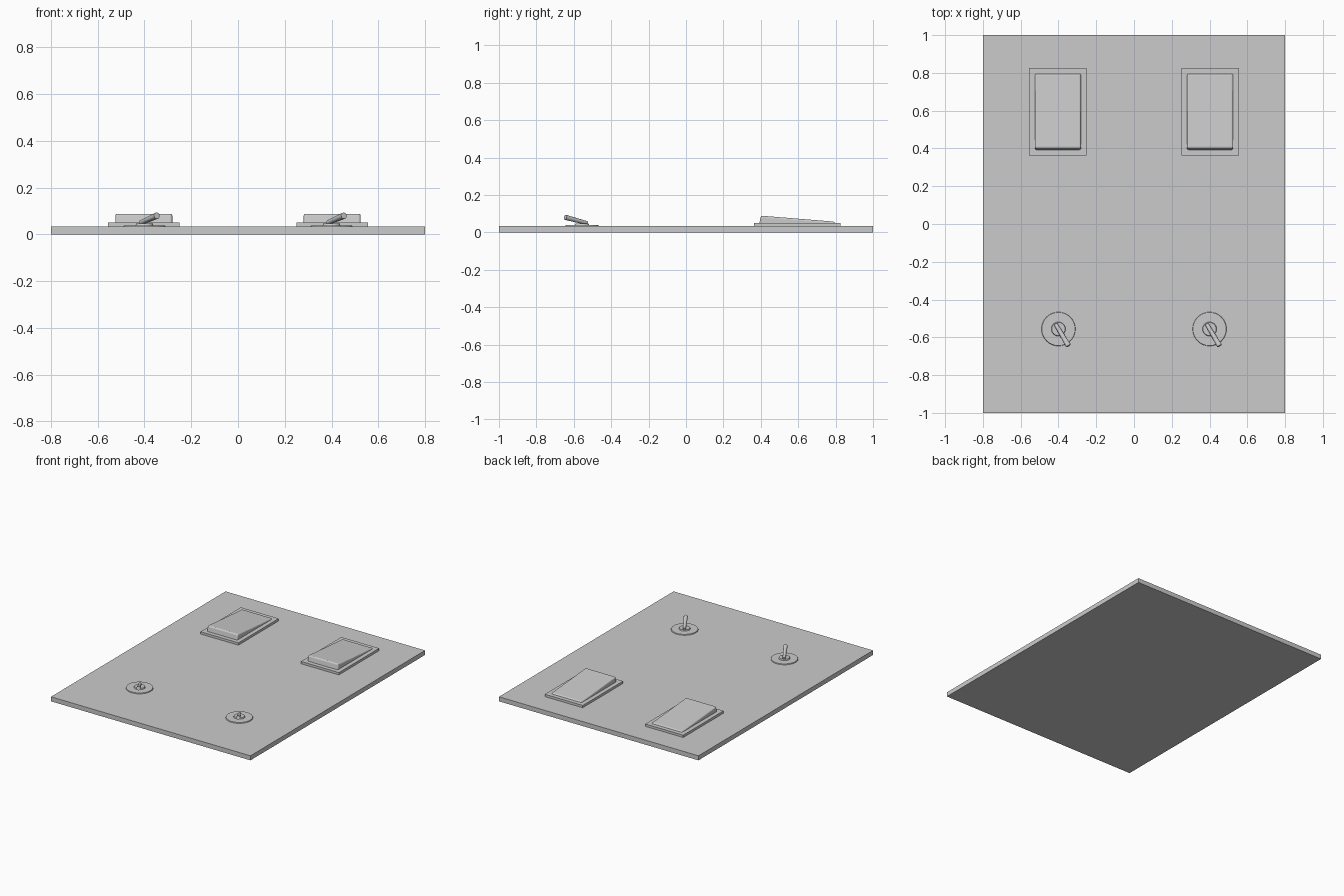
import bpy, bmesh
from mathutils import Vector

if "Cube" in bpy.data.objects:
    bpy.data.objects.remove(bpy.data.objects["Cube"])


def mesh_object(name, bm):
    bmesh.ops.recalc_face_normals(bm, faces=bm.faces)
    mesh = bpy.data.meshes.new(name)
    bm.to_mesh(mesh)
    bm.free()
    obj = bpy.data.objects.new(name, mesh)
    bpy.context.collection.objects.link(obj)
    return obj


def prism(name, x0, x1, profile, bevel=0.0):
    """Extrude a (y, z) profile along x."""
    bm = bmesh.new()
    face = bm.faces.new([bm.verts.new((x0, y, z)) for y, z in profile])
    ext = bmesh.ops.extrude_face_region(bm, geom=[face])
    moved = [v for v in ext["geom"] if isinstance(v, bmesh.types.BMVert)]
    bmesh.ops.translate(bm, verts=moved, vec=(x1 - x0, 0, 0))
    obj = mesh_object(name, bm)
    if bevel:
        mod = obj.modifiers.new("rounded_edges", "BEVEL")
        mod.width, mod.segments = bevel, 3
    return obj


def box(name, x, y, z):
    return prism(name, *x, [(y[0], z[0]), (y[1], z[0]), (y[1], z[1]), (y[0], z[1])])


def rod(name, start, end, r0, r1, sides):
    """Tapered cylinder between two points."""
    start, end = Vector(start), Vector(end)
    axis = end - start
    bm = bmesh.new()
    bmesh.ops.create_cone(bm, cap_ends=True, segments=sides, radius1=r0,
                          radius2=r1, depth=axis.length)
    obj = mesh_object(name, bm)
    obj.rotation_euler = axis.to_track_quat("Z", "Y").to_euler()
    obj.location = (start + end) / 2
    bpy.ops.object.select_all(action="DESELECT")
    obj.select_set(True)
    bpy.context.view_layer.objects.active = obj
    bpy.ops.object.shade_smooth_by_angle()
    return obj


# Panel
box("panel", (-0.8, 0.8), (-1, 1), (0, 0.033))

for side, cx in (("left", -0.4), ("right", 0.4)):
    # Rocker switch: flat frame and sloping key
    rx = cx - 0.003 if cx < 0 else cx + 0.003
    box(f"{side}_rocker_frame", (rx - 0.152, rx + 0.152), (0.363, 0.825), (0.033, 0.05))
    prism(f"{side}_rocker_key", rx - 0.122, rx + 0.122,
          [(0.39, 0.036), (0.797, 0.036), (0.795, 0.057), (0.4, 0.089)], 0.009)

    # Toggle switch: thin washer, collar and tilted lever
    cy = -0.556
    rod(f"{side}_toggle_washer", (cx, cy, 0.033), (cx, cy, 0.039), 0.09, 0.088, 32)
    rod(f"{side}_toggle_collar", (cx, cy, 0.038), (cx, cy, 0.047), 0.038, 0.035, 32)
    rod(f"{side}_toggle_lever", (cx - 0.015, cy + 0.026, 0.05),
        (cx + 0.053, cy - 0.089, 0.08), 0.010, 0.014, 12)
